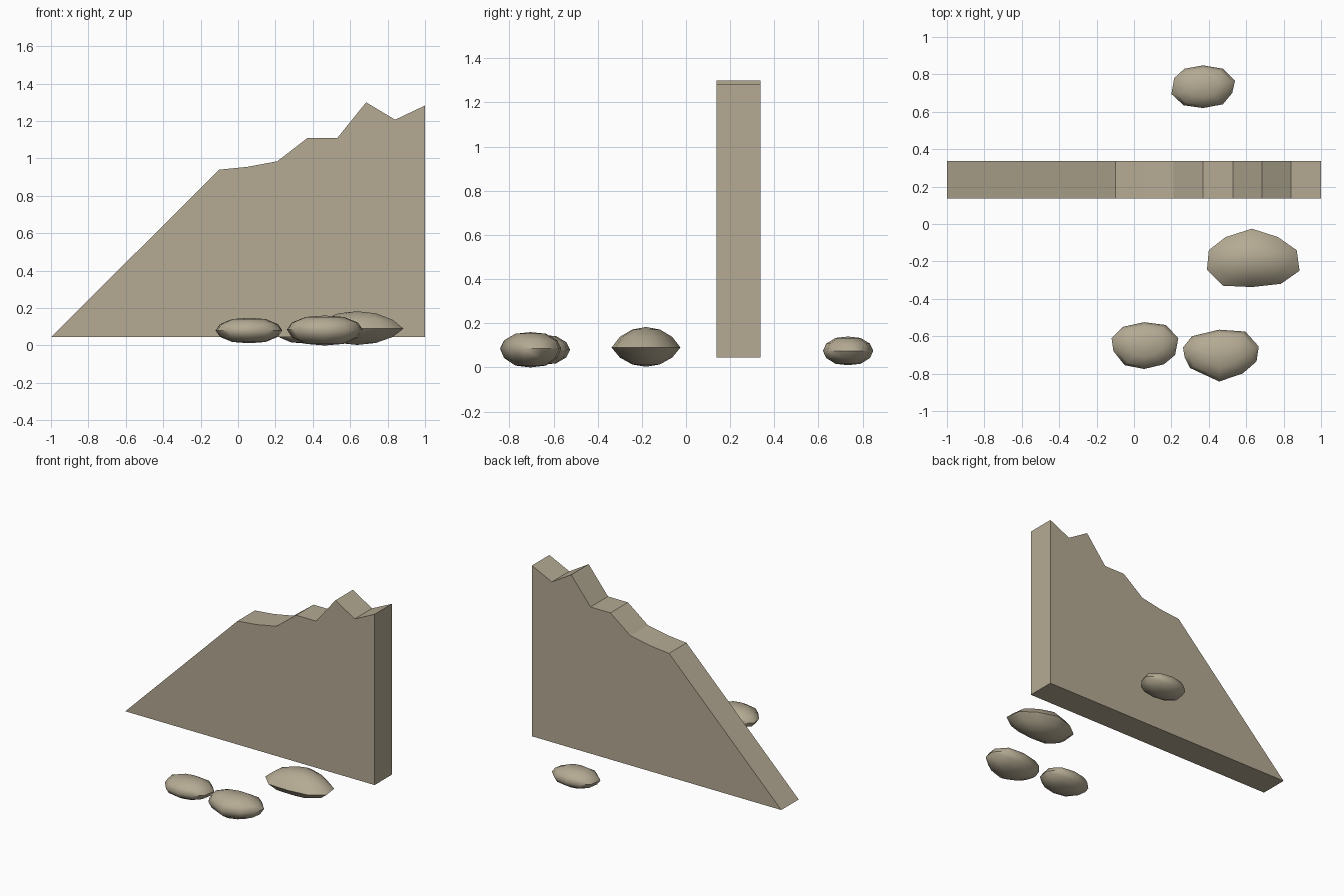
import bpy, bmesh, math

if "Cube" in bpy.data.objects:
    bpy.data.objects.remove(bpy.data.objects["Cube"])

stone = bpy.data.materials.new("warm grey stone")
stone.diffuse_color = (0.46, 0.405, 0.295, 1)
stone.use_nodes = True
stone.node_tree.nodes["Principled BSDF"].inputs["Base Color"].default_value = stone.diffuse_color


def finish(bm, name):
    bmesh.ops.recalc_face_normals(bm, faces=bm.faces)
    mesh = bpy.data.meshes.new(name)
    bm.to_mesh(mesh)
    bm.free()
    mesh.materials.append(stone)
    obj = bpy.data.objects.new(name, mesh)
    bpy.context.collection.objects.link(obj)
    return obj


# Broken wall: jagged silhouette extruded through its thickness
profile = [(-1, 0.045), (-0.1, 0.94), (0.05, 0.955), (0.21, 0.985), (0.37, 1.108),
           (0.53, 1.108), (0.685, 1.30), (0.84, 1.207), (1, 1.283), (1, 0.045)]
bm = bmesh.new()
face = bm.faces.new([bm.verts.new((x, 0.137, z)) for x, z in profile])
ext = bmesh.ops.extrude_face_region(bm, geom=[face])
bmesh.ops.translate(bm, vec=(0, 0.2, 0),
                    verts=[g for g in ext["geom"] if isinstance(g, bmesh.types.BMVert)])
finish(bm, "broken_wall")


# Loose rocks: a plan outline shrunk into rings above and below the rim
def rock(name, outline, low, rim, high, rings):
    bm = bmesh.new()
    cx = (min(p[0] for p in outline) + max(p[0] for p in outline)) / 2
    cy = (min(p[1] for p in outline) + max(p[1] for p in outline)) / 2
    levels = [(s, rim - h * (rim - low)) for s, h in reversed(rings)]
    levels += [(1, rim)] + [(s, rim + h * (high - rim)) for s, h in rings]
    loops = [[bm.verts.new((cx + (x - cx) * s, cy + (y - cy) * s, z)) for x, y in outline]
             for s, z in levels]
    n = len(outline)
    for a, b in zip(loops, loops[1:]):
        for i in range(n):
            j = (i + 1) % n
            bm.faces.new((a[i], a[j], b[j], b[i]))
    for loop, z in ((loops[0], low), (loops[-1], high)):
        tip = bm.verts.new((cx, cy, z))
        for i in range(n):
            bm.faces.new((loop[i], loop[(i + 1) % n], tip))
    obj = finish(bm, name)
    bpy.ops.object.select_all(action='DESELECT')
    obj.select_set(True)
    bpy.context.view_layer.objects.active = obj
    bpy.ops.object.shade_smooth_by_angle(angle=math.radians(55))


rounded = [(0.87, 0.5), (0.5, 0.9)]
pointed = [(0.76, 0.52), (0.4, 0.88)]

rock("rock_front_left",
     [(-0.12, -0.61), (-0.06, -0.55), (0.055, -0.525), (0.17, -0.54), (0.237, -0.61),
      (0.22, -0.7), (0.16, -0.75), (0.055, -0.775), (-0.05, -0.755), (-0.11, -0.68)],
     0.012, 0.08, 0.148, rounded)
rock("rock_front_right",
     [(0.262, -0.66), (0.31, -0.6), (0.455, -0.565), (0.595, -0.575), (0.667, -0.655),
      (0.655, -0.735), (0.58, -0.8), (0.455, -0.842), (0.30, -0.77), (0.27, -0.71)],
     0.0, 0.085, 0.16, rounded)
rock("rock_beside_wall",
     [(0.39, -0.245), (0.40, -0.14), (0.49, -0.07), (0.63, -0.025), (0.77, -0.07),
      (0.87, -0.14), (0.885, -0.25), (0.785, -0.32), (0.63, -0.337), (0.475, -0.33)],
     0.003, 0.09, 0.183, pointed)
rock("rock_behind_wall",
     [(0.2, 0.695), (0.215, 0.78), (0.27, 0.83), (0.37, 0.848), (0.475, 0.83),
      (0.54, 0.765), (0.525, 0.70), (0.475, 0.64), (0.37, 0.62), (0.265, 0.635)],
     0.01, 0.075, 0.14, rounded)
